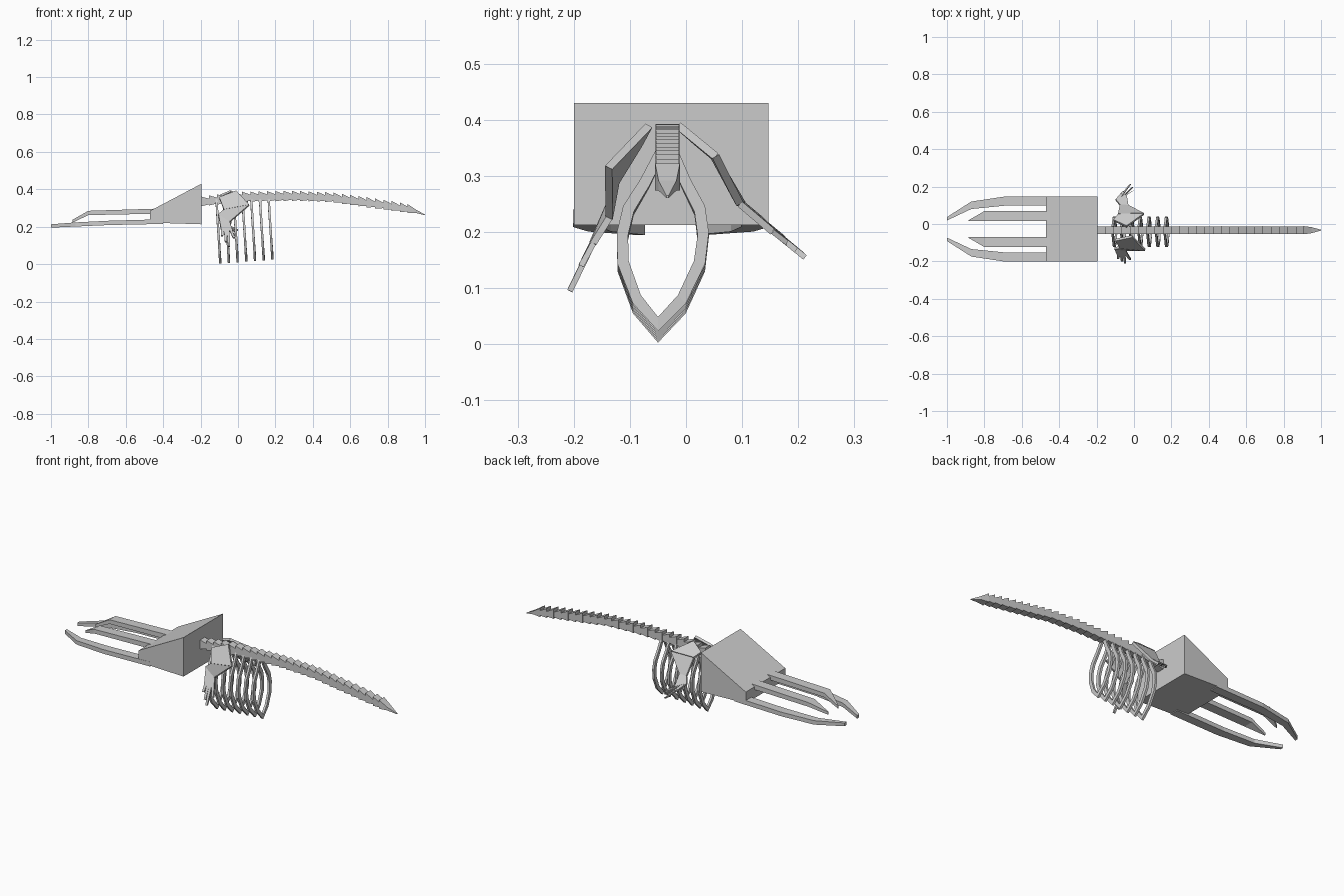
import bpy
from mathutils import Vector

if "Cube" in bpy.data.objects:
    bpy.data.objects.remove(bpy.data.objects["Cube"])

YC = -0.027  # symmetry line of the skull


def make(name, verts, faces):
    me = bpy.data.meshes.new(name)
    me.from_pydata([tuple(v) for v in verts], [], faces)
    ob = bpy.data.objects.new(name, me)
    bpy.context.collection.objects.link(ob)
    # consistent outward normals
    import bmesh
    bm = bmesh.new()
    bm.from_mesh(me)
    bmesh.ops.recalc_face_normals(bm, faces=bm.faces)
    bm.to_mesh(me)
    bm.free()
    return ob


def loft(name, rings):
    """Skin equal-sized rings and cap both ends."""
    n = len(rings[0])
    verts = [p for r in rings for p in r]
    faces = [tuple(range(n)), tuple(range(len(verts) - n, len(verts)))]
    for k in range(len(rings) - 1):
        for i in range(n):
            j = (i + 1) % n
            faces.append((k * n + i, k * n + j, (k + 1) * n + j, (k + 1) * n + i))
    return make(name, verts, faces)


def rect(x, y0, y1, z0, z1):
    return [(x, y0, z0), (x, y1, z0), (x, y1, z1), (x, y0, z1)]


def plate(name, outline, t):
    """Flat-sided slab from an outline, thickened along its normal."""
    pts = [Vector(p) for p in outline]
    n = (pts[1] - pts[0]).cross(pts[-1] - pts[0]).normalized() * t / 2
    return loft(name, [[p - n for p in pts], [p + n for p in pts]])


def lerp(table, x):
    for a, b in zip(table, table[1:]):
        if x <= b[0]:
            f = (x - a[0]) / (b[0] - a[0])
            return [p + (q - p) * f for p, q in zip(a[1:], b[1:])]
    return table[-1][1:]


# Skull wedge
loft("skull", [rect(-0.47, -0.2, 0.147, 0.222, 0.285),
               rect(-0.195, -0.2, 0.147, 0.213, 0.43)])

# Jaw bones: x, inner y, outer y (from symmetry line), bottom z, top z
lower = [(-0.40, 0.125, 0.174, 0.215, 0.24), (-0.69, 0.125, 0.174, 0.209, 0.232),
         (-0.87, 0.107, 0.147, 0.201, 0.223), (-1.0, 0.046, 0.064, 0.195, 0.213)]
upper = [(-0.42, 0.042, 0.096, 0.27, 0.297), (-0.80, 0.042, 0.096, 0.262, 0.285),
         (-0.885, 0.042, 0.047, 0.222, 0.237)]
for side, s in (("left", -1), ("right", 1)):
    for label, st in (("lower", lower), ("upper", upper)):
        loft(f"{label}_jaw_{side}",
             [rect(x, YC + s * a, YC + s * b, z0, z1) for x, a, b, z0, z1 in st])

# Spine: x, bottom z, top z
curve = [(-0.2, 0.308, 0.362), (0.0, 0.33, 0.387), (0.3, 0.338, 0.393),
         (0.5, 0.331, 0.384), (0.6, 0.315, 0.371), (0.8, 0.288, 0.342), (0.91, 0.273, 0.322)]
N = 25
step = 1.11 / N
for i in range(N):
    x = -0.2 + i * step
    z0, z1 = lerp(curve, x)
    e0, e1 = lerp(curve, x + step)
    loft(f"vertebra_{i + 1}", [rect(x, -0.054, -0.012, z0, z1),
                               rect(x + step * 1.1, -0.052, -0.014, e0 + 0.008, e1 - 0.019)])
loft("tail_tip", [rect(0.905, -0.055, -0.011, 0.274, 0.322),
                  rect(0.95, -0.049, -0.017, 0.274, 0.292),
                  rect(1.0, -0.035, -0.031, 0.261, 0.265)])

# Ribs: outer and inner (y, z) of half a hoop, meeting at the bottom
out = [(0.018, 0.35), (0.045, 0.29), (0.073, 0.24), (0.082, 0.19), (0.078, 0.13),
       (0.047, 0.055), (0.0, 0.003)]
inn = [(0.0, 0.345), (0.028, 0.28), (0.054, 0.23), (0.062, 0.185), (0.058, 0.135),
       (0.033, 0.07), (0.0, 0.028)]
for i in range(7):
    xt, lift = -0.115 + i * 0.0465, i * 0.0035
    for side, s in (("left", -1), ("right", 1)):
        rings = []
        for (a, za), (b, zb) in zip(out, inn):
            x = xt + 0.02 * (1 - za / 0.35)
            yc = -0.034 - 0.016 * (1 - za / 0.35)
            za, zb = za + lift * (1 - za / 0.35), zb + lift * (1 - za / 0.35)
            rings.append([(x - .006, yc + s * a, za), (x + .006, yc + s * a, za),
                          (x + .006, yc + s * b, zb), (x - .006, yc + s * b, zb)])
        loft(f"rib_{side}_{i + 1}", rings)


# Flippers: shoulder blade, arm, palm and fingers
def flipper(side, blade, wrist, hand, tips):
    top_f, top_b, mid_b, mid_f = blade
    plate(f"shoulder_blade_{side}", [top_f, top_b, mid_b, mid_f], 0.014)
    plate(f"arm_{side}", [mid_f, mid_b, wrist[1], wrist[0]], 0.014)
    plate(f"palm_{side}", [wrist[0], wrist[1], hand[1], hand[0]], 0.012)
    a, b = Vector(hand[0]), Vector(hand[1])
    w = (b - a) / 4
    for k, tip in enumerate(tips):
        p, t = a + w * k, Vector(tip)
        plate(f"finger_{side}_{k + 1}", [p, p + w, t + w * 0.35, t - w * 0.35], 0.01)


flipper("left",
        [(-0.10, -0.085, 0.355), (-0.01, -0.066, 0.39), (0.06, -0.138, 0.315), (-0.075, -0.125, 0.29)],
        [(-0.105, -0.13, 0.265), (-0.045, -0.137, 0.225)],
        [(-0.09, -0.167, 0.18), (-0.03, -0.165, 0.18)],
        [(-0.085, -0.182, 0.15), (-0.065, -0.196, 0.118),
         (-0.048, -0.207, 0.095), (-0.022, -0.187, 0.14)])
flipper("right",
        [(-0.11, 0.02, 0.36), (-0.04, -0.014, 0.39), (0.053, 0.053, 0.335), (-0.085, 0.05, 0.335)],
        [(-0.075, 0.10, 0.25), (-0.03, 0.096, 0.25)],
        [(-0.098, 0.13, 0.225), (-0.04, 0.155, 0.2)],
        [(-0.06, 0.172, 0.19), (-0.022, 0.21, 0.157), (-0.01, 0.194, 0.17), (-0.005, 0.178, 0.183)])
